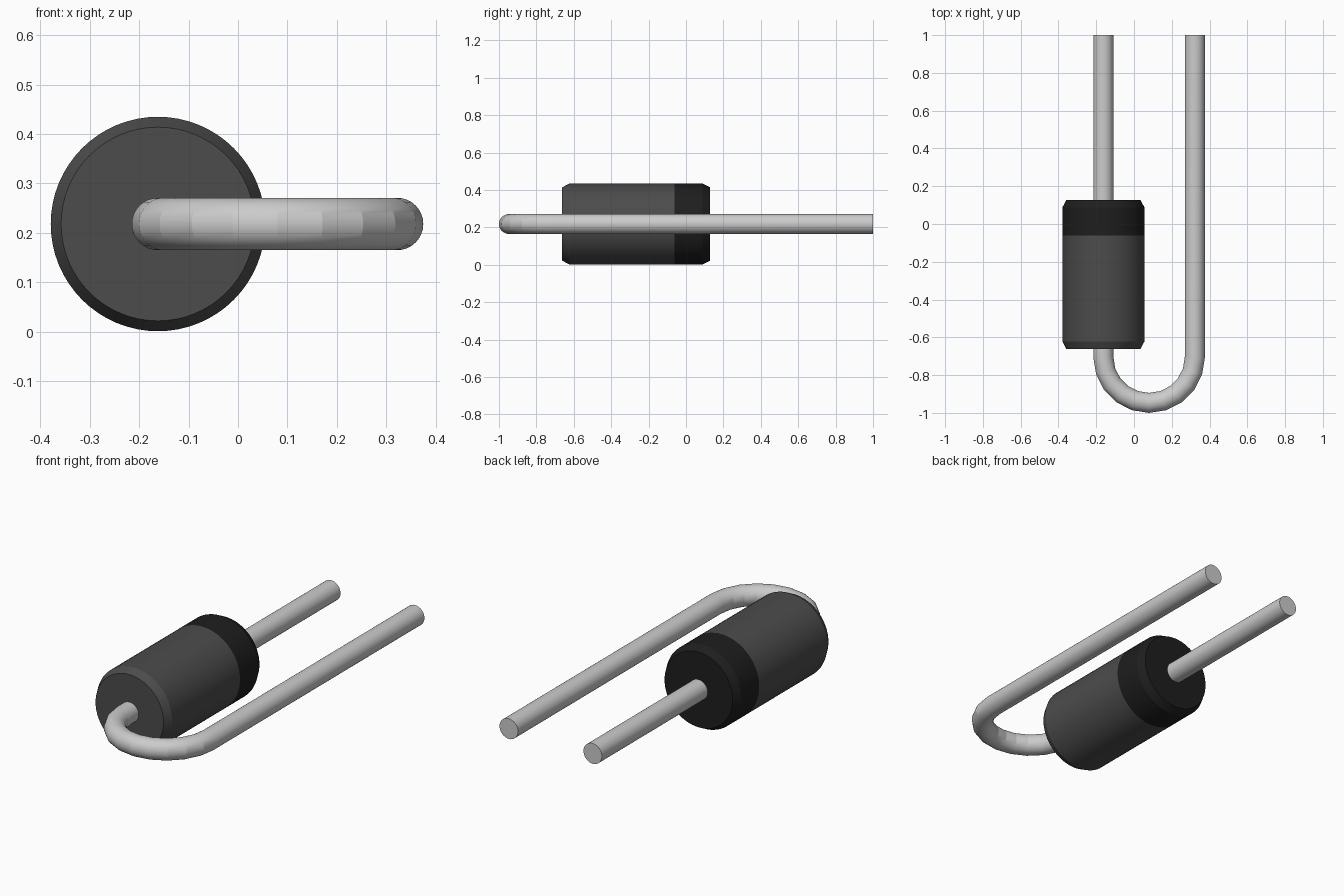
import bpy, bmesh, math
from mathutils import Vector

if "Cube" in bpy.data.objects:
    bpy.data.objects.remove(bpy.data.objects["Cube"], do_unlink=True)


def material(name, value):
    m = bpy.data.materials.new(name)
    m.use_nodes = True
    color = (value, value, value, 1)
    m.diffuse_color = color
    m.node_tree.nodes["Principled BSDF"].inputs["Base Color"].default_value = color
    return m


def tube(name, path, radii, sides, mats, pick=None):
    """Loft round rings along a flat path, with caps; pick(y) chooses the material."""
    pts = [Vector(p) for p in path]
    bm = bmesh.new()
    rings = []
    for i, (p, r) in enumerate(zip(pts, radii)):
        a = (p - pts[i - 1]).normalized() if i else Vector()
        b = (pts[i + 1] - p).normalized() if i < len(pts) - 1 else Vector()
        side = (a + b).normalized().cross(Vector((0, 0, 1)))
        angles = [2 * math.pi * k / sides for k in range(sides)]
        rings.append([bm.verts.new(p + r * (math.cos(t) * side + Vector((0, 0, math.sin(t)))))
                      for t in angles])
    for lo, hi in zip(rings, rings[1:]):
        for k in range(sides):
            n = (k + 1) % sides
            bm.faces.new((lo[k], lo[n], hi[n], hi[k]))
    bm.faces.new(rings[0])
    bm.faces.new(rings[-1])
    bmesh.ops.recalc_face_normals(bm, faces=bm.faces)
    if pick:
        for f in bm.faces:
            f.material_index = pick(f.calc_center_median().y)
    me = bpy.data.meshes.new(name)
    bm.to_mesh(me)
    bm.free()
    for m in mats:
        me.materials.append(m)
    ob = bpy.data.objects.new(name, me)
    bpy.context.collection.objects.link(ob)
    bpy.ops.object.select_all(action='DESELECT')
    ob.select_set(True)
    bpy.context.view_layer.objects.active = ob
    bpy.ops.object.shade_smooth_by_angle(angle=math.radians(15))
    return ob


grey = material("charcoal_grey", 0.072)
black = material("band_black", 0.013)
metal = material("lead_metal", 0.60)

AXIS_X, AXIS_Z = -0.162, 0.218
BODY_R, END_R, WIRE_R = 0.217, 0.196, 0.053
BAND_Y = -0.062
BEND_X, BEND_Y, BEND_R = 0.08, -0.705, 0.242

# Chamfered body with a dark band at the back end
ys = [-0.662, -0.622, BAND_Y, 0.088, 0.128]
tube("body", [(AXIS_X, y, AXIS_Z) for y in ys],
     [END_R, BODY_R, BODY_R, BODY_R, END_R], 64, [grey, black],
     lambda y: 1 if y > BAND_Y else 0)

# Straight lead out of the back
tube("straight_lead", [(AXIS_X, 0.1, AXIS_Z), (AXIS_X, 1, AXIS_Z)],
     [WIRE_R] * 2, 32, [metal])

# Lead that leaves the front and folds back alongside the body
path = [(AXIS_X, -0.64, AXIS_Z)]
for i in range(11):
    t = math.pi * (1 + i / 10)
    path.append((BEND_X + BEND_R * math.cos(t), BEND_Y + BEND_R * math.sin(t), AXIS_Z))
path.append((BEND_X + BEND_R, 1, AXIS_Z))
tube("bent_lead", path, [WIRE_R] * len(path), 32, [metal])
